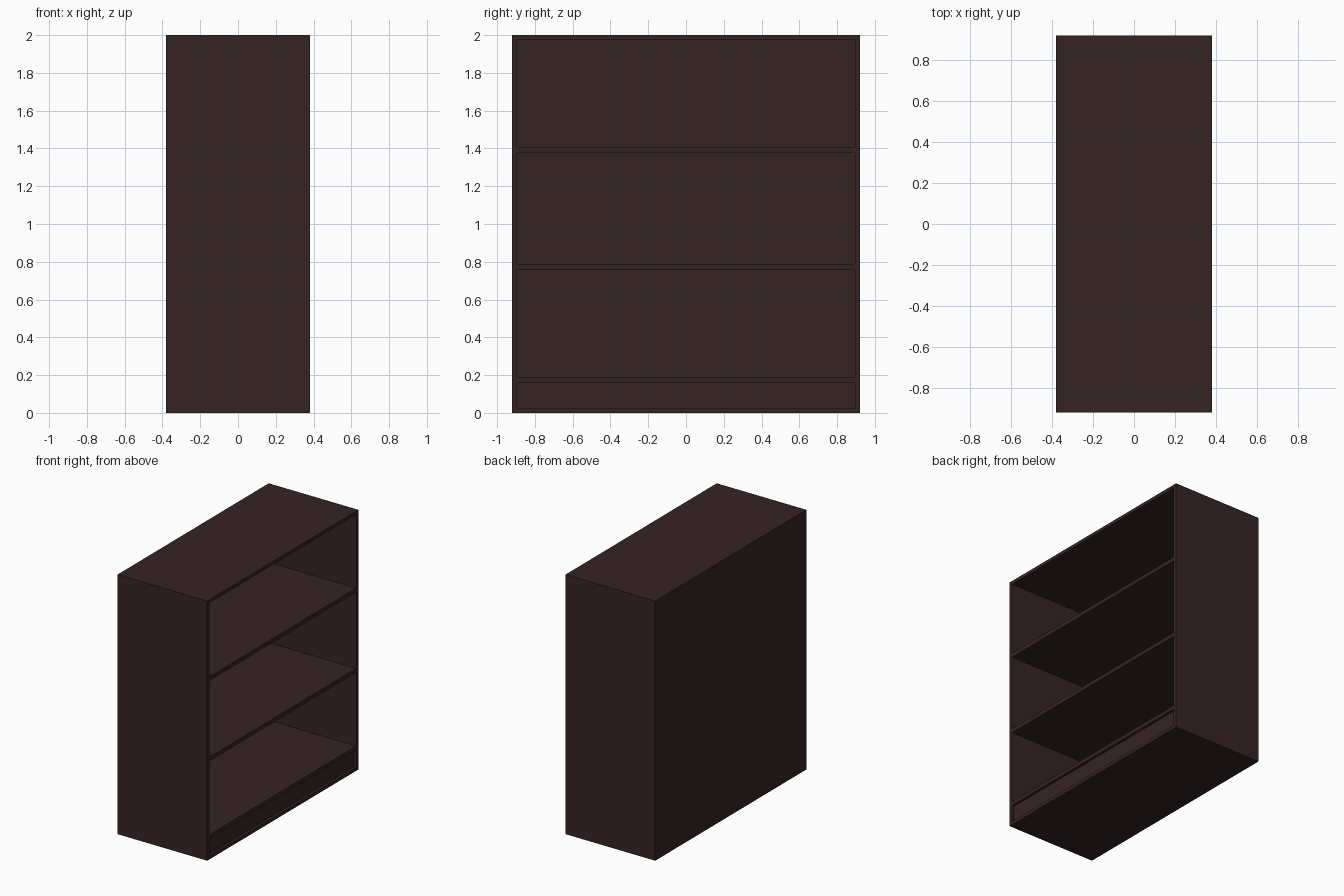
import bpy

if "Cube" in bpy.data.objects:
    bpy.data.objects.remove(bpy.data.objects["Cube"])

# Overall cabinet size (open side faces +x) and board thickness
X, Y, H, T = 0.382, 0.92, 2.0, 0.026

wood = bpy.data.materials.new("dark_brown_wood")
wood.diffuse_color = (0.037, 0.0175, 0.0175, 1)
wood.use_nodes = True
wood.node_tree.nodes["Principled BSDF"].inputs["Base Color"].default_value = wood.diffuse_color


def board(name, x0, x1, y0, y1, z0, z1):
    """Axis-aligned board between the given limits."""
    bpy.ops.mesh.primitive_cube_add(
        size=1, location=((x0 + x1) / 2, (y0 + y1) / 2, (z0 + z1) / 2))
    ob = bpy.context.object
    ob.name = name
    ob.scale = (x1 - x0, y1 - y0, z1 - z0)
    bpy.ops.object.transform_apply(location=False, rotation=False, scale=True)
    ob.data.materials.append(wood)
    return ob


# Side panels
board("side_panel_front", -X, X, -Y, -Y + T, 0, H)
board("side_panel_back", -X, X, Y - T, Y, 0, H)

# Top, bottom and rear panels
yi = Y - T
board("top_panel", -X, X, -yi, yi, H - T, H)
board("bottom_panel", -X, X, -yi, yi, 0, T)
board("rear_panel", -X, -X + T, -yi, yi, T, H - T)

# Shelves
for i, z in enumerate((0.159, 0.757, 1.376)):
    board(f"shelf_{i + 1}", -X + T, X, -yi, yi, z, z + 0.031)

# Recessed kick board below the lowest shelf
board("kick_board", X - 0.045, X - 0.02, -yi, yi, T, 0.159)
